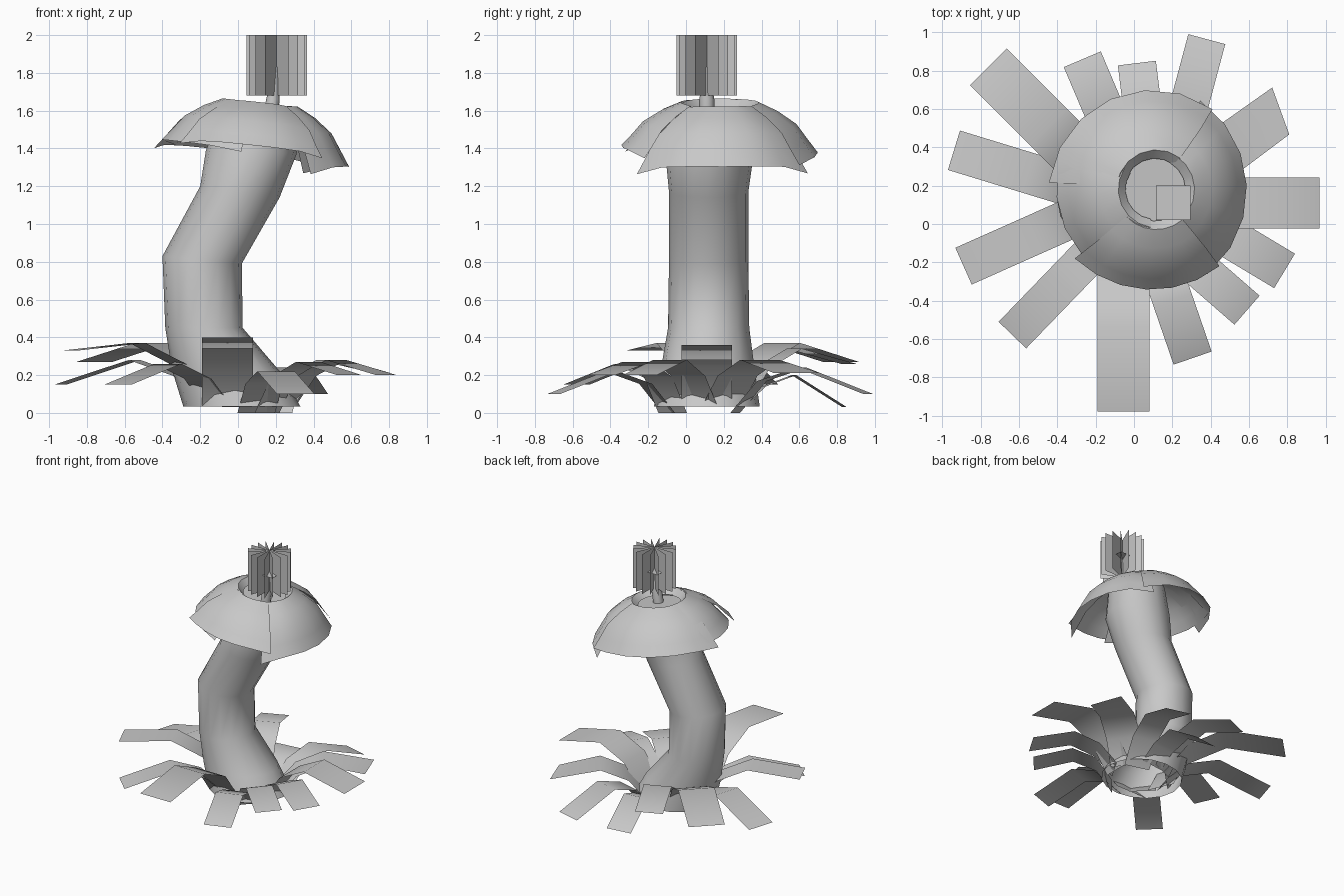
import bpy, bmesh, math
from math import sin, cos, radians, pi
from mathutils import Vector, Matrix

if "Cube" in bpy.data.objects:
    bpy.data.objects.remove(bpy.data.objects["Cube"])

grey = bpy.data.materials.new("plain_grey")
grey.diffuse_color = (0.58, 0.58, 0.58, 1)
grey.use_nodes = True
grey.node_tree.nodes["Principled BSDF"].inputs["Base Color"].default_value = grey.diffuse_color


def make(name, rows, closed=False, top=False, smooth=None):
    """Skin a grid of point rows into one mesh object."""
    bm = bmesh.new()
    grid = [[bm.verts.new(p) for p in row] for row in rows]
    n = len(grid[0])
    for a, b in zip(grid, grid[1:]):
        for i in range(n if closed else n - 1):
            j = (i + 1) % n
            bm.faces.new((a[i], a[j], b[j], b[i]))
    if top:
        bm.faces.new(grid[-1])
    me = bpy.data.meshes.new(name)
    bm.to_mesh(me)
    bm.free()
    me.materials.append(grey)
    ob = bpy.data.objects.new(name, me)
    bpy.context.collection.objects.link(ob)
    if smooth:
        bpy.ops.object.select_all(action='DESELECT')
        ob.select_set(True)
        bpy.context.view_layer.objects.active = ob
        bpy.ops.object.shade_smooth_by_angle(angle=radians(smooth))
    return ob


def ring(cx, cy, rx, ry, z, n, tilt=0.0):
    return [(cx + rx * cos(2 * pi * i / n), cy + ry * sin(2 * pi * i / n),
             z + tilt * cos(2 * pi * i / n)) for i in range(n)]


# Bent trunk, open underneath: centre x, centre y, radius x, radius y, height, tilt
trunk = [(0.02, 0.11, 0.31, 0.28, 0.035, 0),
         (-0.06, 0.115, 0.29, 0.25, 0.22, -0.01),
         (-0.18, 0.12, 0.205, 0.215, 0.45, 0),
         (-0.19, 0.12, 0.21, 0.21, 0.81, -0.02),
         (0.01, 0.12, 0.21, 0.21, 1.17, -0.03),
         (0.07, 0.125, 0.24, 0.235, 1.38, -0.01),
         (0.12, 0.17, 0.21, 0.21, 1.57, -0.02)]
make("trunk", [ring(*r[:5], 16, r[5]) for r in trunk], True, True, 50)

# Base leaves: tip x, tip y, heading, width, tip height, peak height, tip skew
leaves = [(0.969, 0.11, 0, 0.265, 0.28, 0.36, 0),
          (0.766, 0.59, 36, 0.26, 0.21, 0.28, 16),
          (0.38, 0.965, 75, 0.20, 0.10, 0.24, 0),
          (0.015, 0.84, 97, 0.20, 0.03, 0.20, 0),
          (-0.27, 0.86, 113, 0.21, 0.26, 0.34, 0),
          (-0.76, 0.82, 135, 0.27, 0.27, 0.37, 0),
          (-0.94, 0.385, 163, 0.215, 0.15, 0.28, 0),
          (-0.89, -0.22, 204, 0.21, 0.33, 0.37, 0),
          (-0.635, -0.58, 226, 0.20, 0.15, 0.26, 0),
          (-0.055, -0.98, 270, 0.27, 0.34, 0.40, 0),
          (0.306, -0.70, 289, 0.21, 0.10, 0.22, 0),
          (0.59, -0.45, 319, 0.20, 0.20, 0.27, 0),
          (0.786, -0.245, 329, 0.21, 0.20, 0.28, 0)]
heart = Vector((0.04, 0.10))
for k, (tx, ty, ang, w, tz, pz, skew) in enumerate(leaves):
    d = Vector((cos(radians(ang)), sin(radians(ang))))
    tip = Vector((tx, ty))
    length = (tip - heart).length - 0.20
    rows = []
    foot = 0.0 if k in (2, 10, 11) else 0.04
    for f, z in ((0, foot), (0.2, pz * 0.70), (0.5, pz), (1, tz)):
        c = tip - d * length * (1 - f)
        a = radians(ang + 90 - (skew if f == 1 else 0))
        s = Vector((cos(a), sin(a))) * w / 2
        rows.append([(*(c - s), z), (*(c + s), z)])
    make("base_leaf_%d" % (k + 1), rows, smooth=80)

# Drooping cap: broad overlapping petals around an open crown
profile = [(0.165, 1.60), (0.21, 1.645), (0.31, 1.60), (0.41, 1.535), (0.47, 1.46), (0.525, 1.395)]
# start angle, end angle, size, droop at the rim, droop at the corners
petals = [(52, 176, 0.985, 0.02, 0.03), (-55, 60, 0.965, 0.04, 0.06),
          (222, 312, 0.995, -0.02, 0.03), (146, 262, 0.945, 0.0, 0.02)]
cap_mid = Vector((0.10, 0.18, 1.5))
lean = Matrix.Rotation(radians(6), 3, 'Y')
for k, (a0, a1, size, droop, corner) in enumerate(petals):
    rows = []
    for j, (r, z) in enumerate(profile):
        f = j / (len(profile) - 1)
        row = []
        for i in range(7):
            u = i / 6
            a = radians(a0 + (a1 - a0) * u)
            rr = r * size * (1 + corner * f * (2 * u - 1) ** 2)
            zz = z - droop * f * f - corner * f * (2 * u - 1) ** 4
            p = lean @ Vector((rr * cos(a), rr * sin(a), zz - 1.5))
            row.append(p + cap_mid)
        rows.append(row)
    make("cap_petal_%d" % (k + 1), rows, smooth=45)

# Thin stalk on the crown
make("stalk", [ring(0.165, 0.11, 0.04, 0.04, 1.53, 8),
               ring(0.185, 0.11, 0.036, 0.04, 1.66, 8),
               ring(0.205, 0.11, 0.008, 0.008, 1.83, 8)], True, True, 50)

# Tuft: crossed upright plates with a small level square inside
cx, cy, r = 0.205, 0.11, 0.16
for k in range(8):
    a = pi * k / 8
    x, y = r * cos(a), r * sin(a)
    make("tuft_plate_%d" % (k + 1),
         [[(cx - x, cy - y, z), (cx + x, cy + y, z)] for z in (1.68, 2.0)])
make("tuft_square", [[(cx - 0.09, y, 1.83), (cx + 0.09, y, 1.83)] for y in (cy - 0.09, cy + 0.09)])
